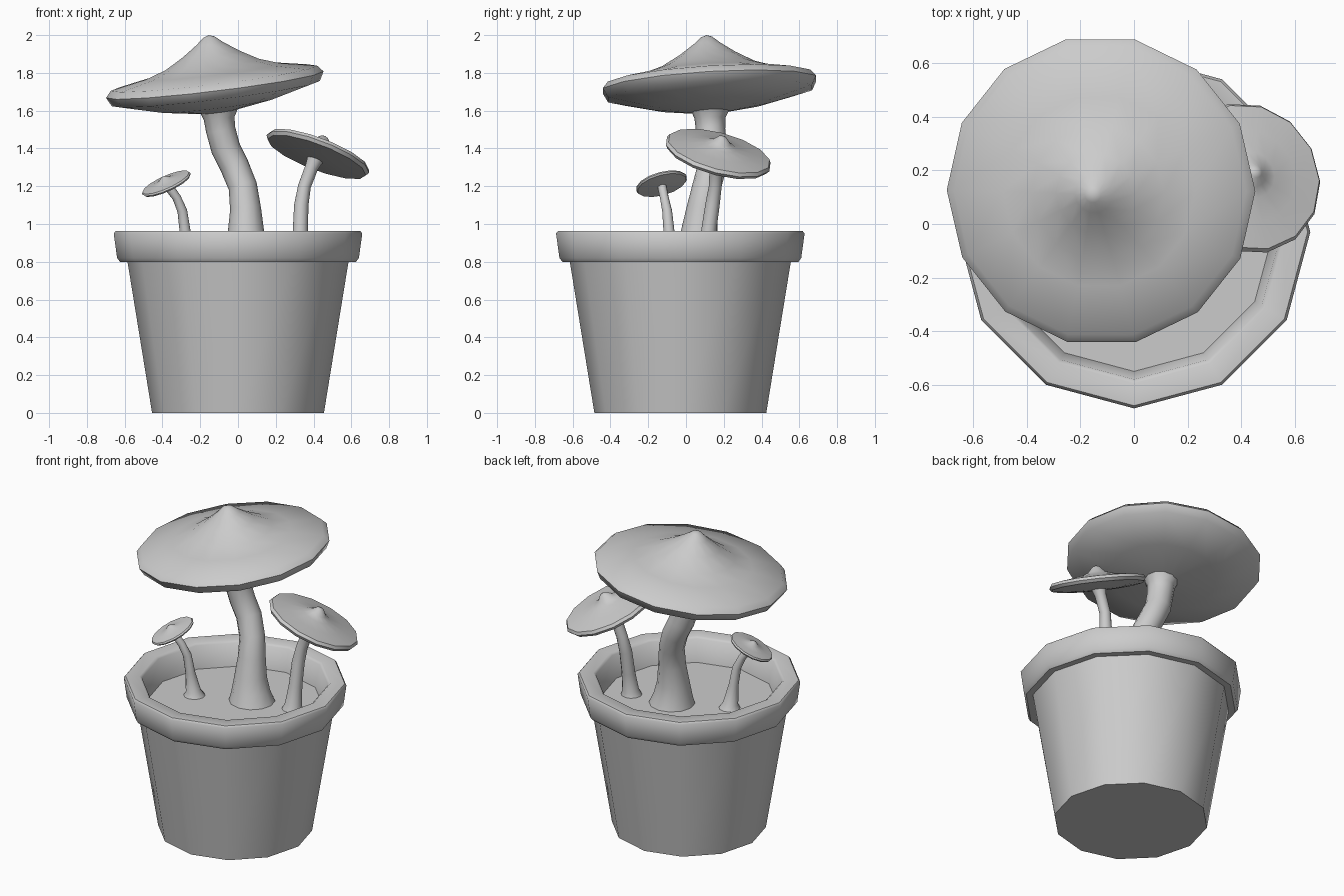
import bpy, bmesh, math
from mathutils import Vector, Matrix

if "Cube" in bpy.data.objects:
    bpy.data.objects.remove(bpy.data.objects["Cube"])

UP = Vector((0, 0, 1))


def loft(name, rings, angle, cap_ends=True):
    """Skin a list of vertex rings; a ring of one point becomes a pole."""
    bm = bmesh.new()
    loops = [[bm.verts.new(p) for p in ring] for ring in rings]
    for a, b in zip(loops, loops[1:]):
        n = max(len(a), len(b))
        for i in range(n):
            j = (i + 1) % n
            if len(a) == 1:
                bm.faces.new((a[0], b[i], b[j]))
            elif len(b) == 1:
                bm.faces.new((a[i], a[j], b[0]))
            else:
                bm.faces.new((a[i], a[j], b[j], b[i]))
    if cap_ends:
        for end in (loops[0], loops[-1]):
            if len(end) > 2:
                bm.faces.new(end)
    bmesh.ops.recalc_face_normals(bm, faces=bm.faces)
    mesh = bpy.data.meshes.new(name)
    bm.to_mesh(mesh)
    bm.free()
    obj = bpy.data.objects.new(name, mesh)
    bpy.context.collection.objects.link(obj)
    bpy.ops.object.select_all(action='DESELECT')
    obj.select_set(True)
    bpy.context.view_layer.objects.active = obj
    bpy.ops.object.shade_smooth_by_angle(angle=math.radians(angle))
    return obj


def ring(r, sides, matrix, h=0.0):
    if r == 0:
        return [matrix @ Vector((0, 0, h))]
    return [matrix @ Vector((r * math.cos(t), r * math.sin(t), h))
            for t in (2 * math.pi * i / sides for i in range(sides))]


def revolve(name, profile, sides, centre, axis=UP, angle=50):
    turn = UP.rotation_difference(Vector(axis)).to_matrix().to_4x4()
    m = Matrix.Translation(centre) @ turn
    return loft(name, [ring(r, sides, m, h) for r, h in profile], angle)


def stem(name, path, sides=12):
    """Tube along (x, y, z, radius) points, rings square to the path."""
    pts = [Vector(p[:3]) for p in path]
    rings = []
    for i, p in enumerate(path):
        if i == 0:
            d = UP
        else:
            d = pts[min(i + 1, len(pts) - 1)] - pts[i - 1]
        m = Matrix.Translation(pts[i]) @ UP.rotation_difference(d).to_matrix().to_4x4()
        rings.append(ring(p[3], sides, m))
    return loft(name, rings, 60)


# Pot with thick rim, and the soil closing the inside
revolve("pot", [(0, 0.0), (0.455, 0.0), (0.585, 0.80), (0.625, 0.80), (0.64, 0.82),
                (0.658, 0.95), (0.648, 0.962), (0.565, 0.962), (0.55, 0.95),
                (0.52, 0.81), (0, 0.81)], 12, (0, -0.03, 0))

# Large mushroom
revolve("large_cap", [(0, 0.272), (0.03, 0.262), (0.07, 0.228), (0.15, 0.172),
                      (0.25, 0.115), (0.36, 0.078), (0.55, 0.042), (0.58, 0.008),
                      (0.555, -0.04), (0.32, -0.1), (0.09, -0.138), (0, -0.14)],
        14, (-0.122, 0.125, 1.73), (-0.122, -0.06, 1))
stem("large_stem", [(0.06, 0.06, 0.80, 0.14), (0.048, 0.062, 0.87, 0.115),
                    (0.042, 0.07, 0.96, 0.096), (0.04, 0.085, 1.08, 0.082),
                    (0.025, 0.11, 1.20, 0.076), (-0.02, 0.14, 1.31, 0.077),
                    (-0.065, 0.14, 1.40, 0.078), (-0.092, 0.13, 1.50, 0.078),
                    (-0.1, 0.127, 1.56, 0.082), (-0.103, 0.127, 1.61, 0.105)])

# Medium mushroom leaning right and back
revolve("medium_cap", [(0, 0.1), (0.022, 0.092), (0.05, 0.062), (0.09, 0.045),
                       (0.18, 0.028), (0.28, 0.012), (0.29, -0.006),
                       (0.278, -0.024), (0.15, -0.036), (0, -0.045)],
        14, (0.425, 0.172, 1.376), (0.38, 0.27, 1))
stem("medium_stem", [(0.32, 0.10, 0.80, 0.066), (0.325, 0.105, 0.84, 0.05),
                     (0.33, 0.12, 0.96, 0.04), (0.335, 0.14, 1.10, 0.038),
                     (0.352, 0.155, 1.20, 0.034), (0.39, 0.16, 1.30, 0.035),
                     (0.412, 0.165, 1.35, 0.045)])

# Small mushroom leaning left and forward
revolve("small_cap", [(0, 0.042), (0.015, 0.037), (0.035, 0.023), (0.08, 0.013),
                      (0.135, 0.007), (0.14, -0.002), (0.134, -0.011),
                      (0.07, -0.018), (0, -0.022)],
        14, (-0.38, -0.13, 1.215), (-0.45, -0.28, 1))
stem("small_stem", [(-0.26, -0.075, 0.80, 0.07), (-0.265, -0.08, 0.84, 0.045),
                    (-0.28, -0.09, 0.96, 0.029), (-0.295, -0.1, 1.07, 0.026),
                    (-0.325, -0.115, 1.14, 0.023), (-0.365, -0.126, 1.195, 0.024)])
